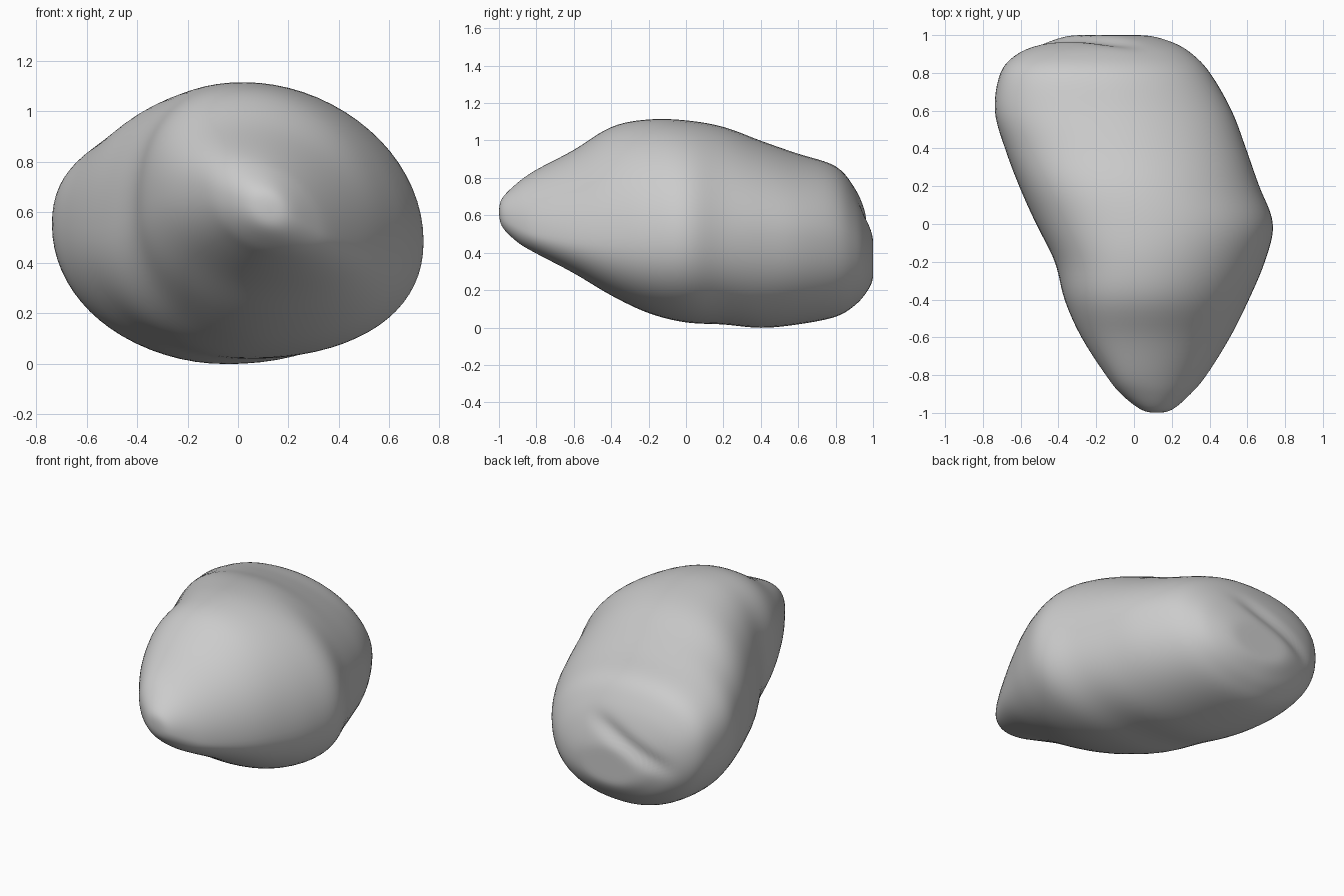
import bpy, bmesh, math
from mathutils import Vector

default_cube = bpy.data.objects.get("Cube")
if default_cube:
    bpy.data.objects.remove(default_cube, do_unlink=True)

SIDES, STEPS = 72, 6

# Cross-sections from the narrow nose to the blunt back:
# y, right edge, left edge, bottom, top, centre x, centre z, lean
SECTIONS = [
    (-1.0, .12, .12, .62, .62, .12, .62, 0),
    (-.985, .04, .2, .54, .69, .12, .61, .02),
    (-.9, -.07, .3, .455, .775, .12, .6, .06),
    (-.8, -.15, .385, .395, .845, .11, .59, .09),
    (-.6, -.28, .51, .29, .95, .11, .57, .1),
    (-.4, -.37, .61, .17, 1.075, .1, .55, .08),
    (-.2, -.42, .695, .075, 1.115, .08, .53, .05),
    (0, -.52, .74, .025, 1.11, .04, .51, .02),
    (.2, -.61, .665, .015, 1.075, -.01, .51, .02),
    (.4, -.685, .595, -.004, 1.0, -.07, .52, .02),
    (.6, -.74, .52, .015, .93, -.13, .52, .03),
    (.8, -.71, .405, .055, .865, -.17, .5, .03),
    (.9, -.62, .31, .115, .75, -.17, .46, .03),
    (.96, -.48, .21, .18, .62, -.15, .41, .02),
    (1.0, -.32, .06, .26, .48, -.14, .37, 0),
    (1.0, -.14, -.14, .37, .37, -.14, .37, 0),
]


def blend(a, b, c, d, t):
    """Smooth curve through b and c."""
    return [(2 * q + (r - p) * t + (2 * p - 5 * q + 4 * r - s) * t * t
             + (3 * q - p - 3 * r + s) * t ** 3) / 2
            for p, q, r, s in zip(a, b, c, d)]


def section_point(section, angle):
    """Point on a leaning oval whose four quarters have their own fullness."""
    y, low_x, high_x, bottom, top, centre, middle, lean = section
    c, s = math.cos(angle), math.sin(angle)
    upper, outer = s > 0, c > 0
    if upper:
        power = 1.95 if outer else 2.4
    else:
        power = 2.25 if outer else 2.0
    apex_x = centre - lean if upper else centre + lean
    side_z = middle - lean if outer else middle + lean
    reach_x = (high_x if outer else low_x) - apex_x
    reach_z = (top if upper else bottom) - side_z
    return Vector((apex_x + reach_x * abs(c) ** (2 / power),
                   max(-1, min(1, y)),
                   side_z + reach_z * abs(s) ** (2 / power)))


def carve_groove(p):
    """Shallow slanting crease across the back."""
    if p.y > .75:
        across = (p.z - .64 - .42 * p.x) / .04
        along = (p.x + .27) / .25
        p.y -= .035 * math.exp(-across ** 2 - along ** 4)
    return p


# Refine the cross-sections into a smooth sequence
rings = []
last = len(SECTIONS) - 1
for i in range(last):
    four = [SECTIONS[max(0, min(last, i + k))] for k in (-1, 0, 1, 2)]
    rings += [blend(*four, step / STEPS) for step in range(STEPS)]

# Loft the stone
bm = bmesh.new()
nose = bm.verts.new(section_point(SECTIONS[0], 0))
back = bm.verts.new(section_point(SECTIONS[-1], 0))
loops = [[bm.verts.new(carve_groove(section_point(ring, math.tau * k / SIDES)))
          for k in range(SIDES)] for ring in rings[1:]]
for k in range(SIDES):
    n = (k + 1) % SIDES
    bm.faces.new((nose, loops[0][k], loops[0][n]))
    bm.faces.new((back, loops[-1][n], loops[-1][k]))
    for a, b in zip(loops, loops[1:]):
        bm.faces.new((a[k], b[k], b[n], a[n]))

# Soften the seams between sections
for _ in range(5):
    bmesh.ops.smooth_vert(bm, verts=bm.verts, factor=.4,
                          use_axis_x=True, use_axis_y=True, use_axis_z=True)
bmesh.ops.recalc_face_normals(bm, faces=bm.faces)
mesh = bpy.data.meshes.new("stone")
bm.to_mesh(mesh)
bm.free()
stone = bpy.data.objects.new("stone", mesh)
bpy.context.collection.objects.link(stone)
mesh.shade_smooth()

# Plain grey surface
grey = bpy.data.materials.new("stone grey")
grey.use_nodes = True
colour = (.6, .6, .6, 1)
grey.diffuse_color = colour
grey.node_tree.nodes["Principled BSDF"].inputs["Base Color"].default_value = colour
mesh.materials.append(grey)
